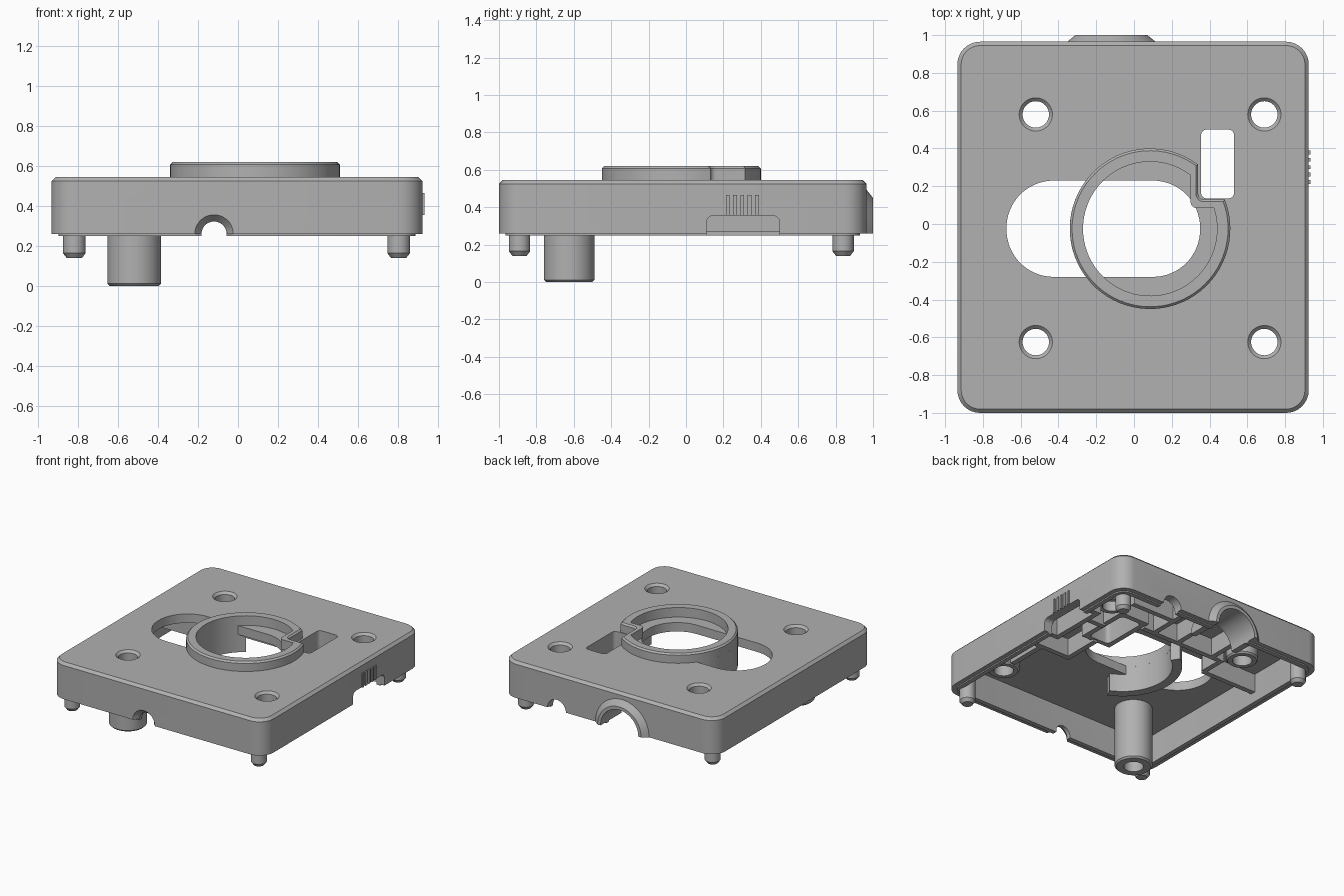
import bpy, bmesh, math
from mathutils import Matrix, Vector

if "Cube" in bpy.data.objects:
    bpy.data.objects.remove(bpy.data.objects["Cube"])

GREY = bpy.data.materials.new("plain grey")
GREY.use_nodes = True
GREY.diffuse_color = (0.44, 0.44, 0.44, 1)
GREY.node_tree.nodes["Principled BSDF"].inputs["Base Color"].default_value = (0.44, 0.44, 0.44, 1)

BASE, PLATE, TOP = 0.26, 0.475, 0.545
SINK = PLATE + 0.01          # ribs run slightly into the plate
PORT_X = -0.12


def finish(name, bm):
    bmesh.ops.recalc_face_normals(bm, faces=bm.faces)
    mesh = bpy.data.meshes.new(name)
    bm.to_mesh(mesh)
    bm.free()
    mesh.materials.append(GREY)
    obj = bpy.data.objects.new(name, mesh)
    bpy.context.collection.objects.link(obj)
    return obj


def prism(name, pts, z0, z1, chamfer=0):
    bm = bmesh.new()
    face = bm.faces.new([bm.verts.new((x, y, z0)) for x, y in pts])
    new = bmesh.ops.extrude_face_region(bm, geom=[face])["geom"]
    top = [v for v in new if isinstance(v, bmesh.types.BMVert)]
    bmesh.ops.translate(bm, verts=top, vec=(0, 0, z1 - z0))
    if chamfer:
        rim = [e for e in bm.edges if all(v in top for v in e.verts)]
        bmesh.ops.bevel(bm, geom=rim, offset=chamfer, segments=1, affect="EDGES")
    return finish(name, bm)


def arc(cx, cy, r, a0, a1, n):
    angles = [math.radians(a0 + (a1 - a0) * i / n) for i in range(n + 1)]
    return [(cx + r * math.cos(a), cy + r * math.sin(a)) for a in angles]


def rounded(x0, x1, y0, y1, r, n=8):
    corners = [(x1 - r, y1 - r), (x0 + r, y1 - r), (x0 + r, y0 + r), (x1 - r, y0 + r)]
    return [p for i, (x, y) in enumerate(corners) for p in arc(x, y, r, 90 * i, 90 * i + 90, n)]


def box(name, x0, x1, y0, y1, z0, z1):
    return prism(name, [(x0, y0), (x1, y0), (x1, y1), (x0, y1)], z0, z1)


def rod(name, start, end, r0, r1=None):
    start, end = Vector(start), Vector(end)
    axis = end - start
    turn = Vector((0, 0, 1)).rotation_difference(axis).to_matrix().to_4x4()
    bm = bmesh.new()
    bmesh.ops.create_cone(bm, cap_ends=True, segments=48, radius1=r0,
                          radius2=r0 if r1 is None else r1, depth=axis.length,
                          matrix=Matrix.Translation((start + end) / 2) @ turn)
    return finish(name, bm)


def carve(obj, cutters):
    for c in cutters:
        c.hide_render = True
        mod = obj.modifiers.new("cut", "BOOLEAN")
        mod.operation, mod.solver, mod.object = "DIFFERENCE", "EXACT", c
    graph = bpy.context.evaluated_depsgraph_get()
    mesh = bpy.data.meshes.new_from_object(obj.evaluated_get(graph))
    obj.modifiers.clear()
    obj.data = mesh
    for c in cutters:
        bpy.data.objects.remove(c)
    return obj


# Hollow cover with chamfered top edge
cover = prism("cover", rounded(-0.935, 0.925, -1.0, 0.965, 0.12), BASE, TOP, 0.02)
screws = [(-0.52, 0.58), (0.69, 0.58), (0.69, -0.625), (-0.52, -0.625)]
cuts = [
    prism("cavity", rounded(-0.865, 0.855, -0.93, 0.895, 0.07), 0.1, PLATE),
    prism("slot", rounded(-0.675, 0.35, -0.28, 0.23, 0.25, 16), 0.4, 0.7),
    prism("window", rounded(0.355, 0.53, 0.135, 0.5, 0.03, 4), 0.4, 0.7),
    rod("front_hole", (PORT_X, -1.1, BASE), (PORT_X, -0.9, BASE), 0.063),
    rod("front_flare", (PORT_X, -1.01, BASE), (PORT_X, -0.96, BASE), 0.105, 0.063),
    rod("back_hole", (PORT_X, 0.85, BASE), (PORT_X, 1.1, BASE), 0.165),
    rod("back_notch", (0.45, 0.85, BASE), (0.45, 1.1, BASE), 0.08),
]
for x, y in screws:
    cuts.append(rod("hole", (x, y, 0.4), (x, y, 0.7), 0.07))
    cuts.append(rod("flare", (x, y, TOP - 0.02), (x, y, TOP + 0.002), 0.068, 0.09))
# Side notch with rounded upper corners
notch = prism("side_notch", rounded(0.11, 0.5, 0.15, 0.355, 0.035), 0.84, 1.0)
notch.data.transform(Matrix(((0, 0, 1, 0), (1, 0, 0, 0), (0, 1, 0, 0), (0, 0, 0, 1))))
cuts.append(notch)
parts = [carve(cover, cuts)]


# Raised ring that steps inward around the window
def ring_outline(r, ix, iy):
    a0, a1 = math.degrees(math.asin(iy / r)), math.degrees(math.acos(ix / r))
    pts = arc(0.085, -0.025, r, a1, 360 + a0, 64)
    return pts + arc(0.085 + ix + 0.03, -0.025 + iy + 0.03, 0.03, 270, 180, 6)


ring = prism("raised_ring", ring_outline(0.425, 0.255, 0.155), TOP - 0.01, 0.62, 0.012)
parts.append(carve(ring, [prism("bore", ring_outline(0.355, 0.215, 0.11), 0.5, 0.7)]))

# Curved wall continuing the ring down across the slot
parts.append(prism("curved_guard", arc(0.085, -0.025, 0.425, 125, 245, 32)
                   + arc(0.085, -0.025, 0.355, 245, 125, 32), 0.335, TOP))

# Screw bosses, the last one a long tube
for i, (x, y) in enumerate(screws):
    long = i == 3
    r, z = (0.135, 0.0) if long else (0.115, 0.34)
    boss = rod("long_tube" if long else "screw_boss", (x, y, z + 0.012), (x, y, SINK), r)
    bore = rod("bore", (x, y, -0.1), (x, y, 0.7), 0.07)
    parts.append(carve(boss, [bore]))
    tip = rod("boss_tip", (x, y, z), (x, y, z + 0.012), r - 0.012, r)
    bore = rod("bore", (x, y, -0.1), (x, y, 0.7), 0.07)
    parts.append(carve(tip, [bore]))

# Locating pins with tapered tips
for x in (-0.82, 0.805):
    for y in (-0.89, 0.84):
        parts.append(rod("locating_pin", (x, y, 0.165), (x, y, SINK), 0.057))
        parts.append(rod("pin_tip", (x, y, 0.14), (x, y, 0.165), 0.038, 0.057))


# Arched cable port: tapered collar outside and sleeve inside
def arch(name, y0, y1, r0, r1):
    solid = rod(name, (PORT_X, y0, BASE), (PORT_X, y1, BASE), r0, r1)
    return carve(solid, [rod("bore", (PORT_X, 0.5, BASE), (PORT_X, 1.2, BASE), 0.165),
                         box("below", -1, 1, 0.3, 1.3, -0.5, BASE)])


parts.append(arch("port_collar", 0.96, 1.0, 0.24, 0.19))
parts.append(arch("port_sleeve", 0.74, 0.91, 0.212, 0.212))

# Window chute
chute = box("window_chute", 0.315, 0.57, 0.1, 0.54, 0.35, SINK)
parts.append(carve(chute, [prism("bore", rounded(0.355, 0.53, 0.135, 0.5, 0.03, 4), 0.2, 0.7)]))

# Grip fins on the side
for i in range(5):
    y = 0.213 + i * 0.039
    parts.append(box("grip_fin", 0.91, 0.935, y, y + 0.02, 0.355, 0.465))

# Inner ribs: x range, y range, lower edge
ribs = [
    (0.76, 0.8, 0.06, 0.54, 0.27), (0.79, 0.87, 0.06, 0.1, 0.27), (0.79, 0.87, 0.5, 0.54, 0.27),
    (-0.87, -0.4, 0.27, 0.31, 0.33), (-0.42, -0.38, 0.3, 0.5, 0.33), (-0.4, 0.32, 0.46, 0.5, 0.335),
    (-0.02, 0.02, 0.48, 0.75, 0.335), (-0.34, -0.3, 0.48, 0.75, 0.335), (0.2, 0.24, 0.48, 0.9, 0.335),
    (0.24, 0.6, 0.68, 0.72, 0.335), (0.55, 0.78, 0.3, 0.34, 0.335), (0.44, 0.87, -0.2, -0.16, 0.335),
    (0.44, 0.48, -0.18, 0.12, 0.335), (0.69, 0.73, -0.5, -0.18, 0.335),
]
for x0, x1, y0, y1, z in ribs:
    parts.append(box("inner_rib", x0, x1, y0, y1, z, SINK))

# Thin seating lip inside the lower rim
lip = prism("seating_lip", rounded(-0.9, 0.89, -0.965, 0.93, 0.095), 0.25, BASE + 0.01)
parts.append(carve(lip, [
    prism("bore", rounded(-0.865, 0.855, -0.93, 0.895, 0.07), 0.1, 0.4),
    box("front_gap", -0.183, -0.057, -1.1, -0.8, 0.1, 0.4),
    box("back_gap", -0.285, 0.045, 0.8, 1.1, 0.1, 0.4),
    box("notch_gap", 0.37, 0.53, 0.8, 1.1, 0.1, 0.4),
    box("side_gap", 0.8, 1.0, 0.11, 0.5, 0.1, 0.4)]))

# Smooth round walls, keep hard edges
bpy.ops.object.select_all(action="DESELECT")
for obj in parts:
    obj.select_set(True)
bpy.context.view_layer.objects.active = cover
bpy.ops.object.shade_smooth_by_angle(angle=math.radians(30))
